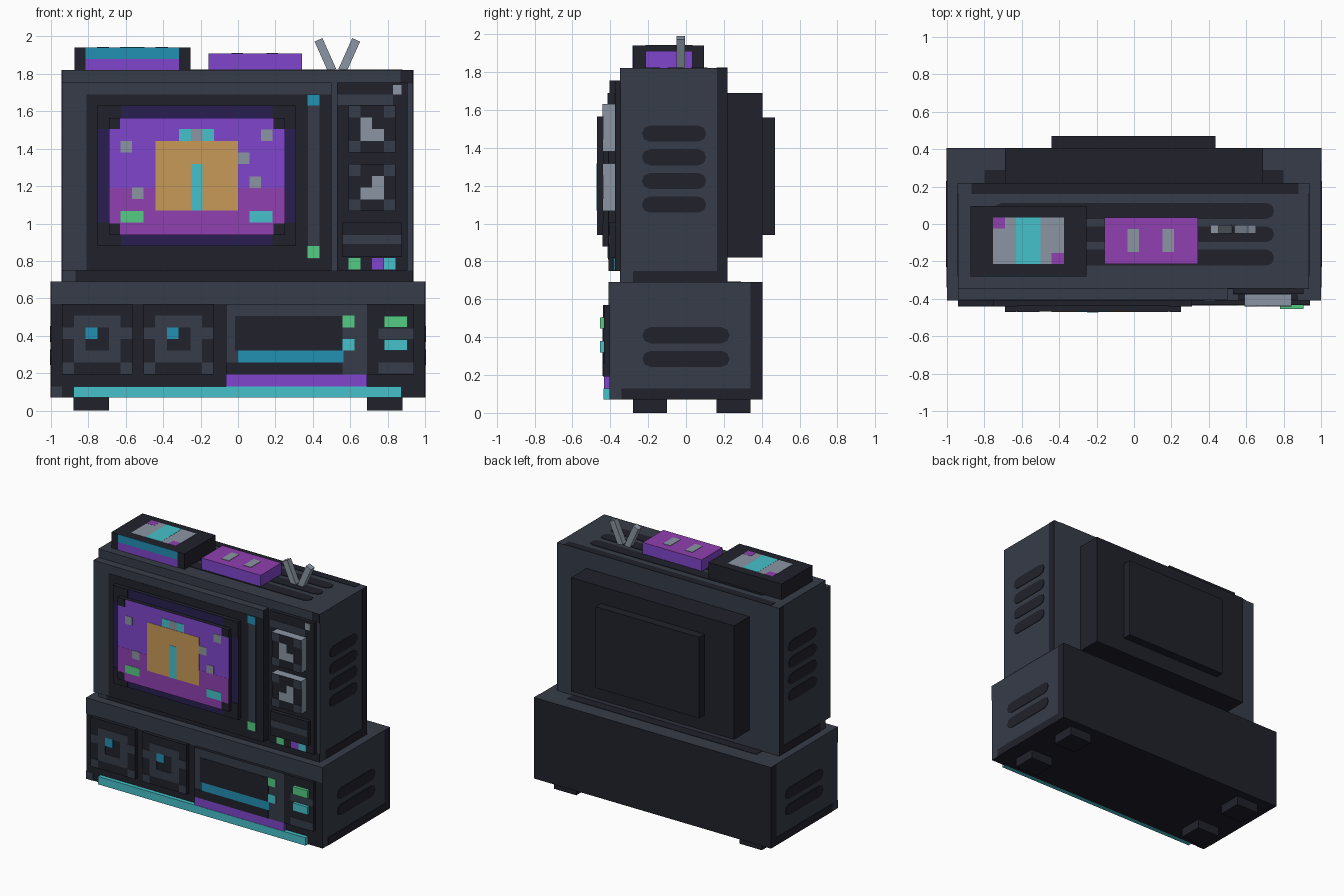
import bpy, bmesh, math
from mathutils import Matrix, Vector

if "Cube" in bpy.data.objects:
    bpy.data.objects.remove(bpy.data.objects["Cube"])


def linear(h):
    c = [int(h[i:i + 2], 16) / 255 for i in (0, 2, 4)]
    return [v / 12.92 if v < 0.04045 else ((v + 0.055) / 1.055) ** 2.4 for v in c] + [1]


MATS = {}
for key, name, colour in [
        ('D', 'charcoal', '20212B'), ('S', 'slate', '363C48'), ('G', 'grey', '8B95A3'),
        ('P', 'purple', '8046CC'), ('M', 'magenta', '9040B0'), ('C', 'cyan', '46C1CB'),
        ('B', 'blue', '2290B2'), ('E', 'green', '55CC85'), ('O', 'orange', 'C99A58'),
        ('N', 'indigo', '281F50')]:
    MATS[key] = bpy.data.materials.new(name)
    MATS[key].diffuse_color = linear(colour)

DIRS = {'left': (-1, 0, 0), 'right': (1, 0, 0), 'front': (0, -1, 0),
        'back': (0, 1, 0), 'bottom': (0, 0, -1), 'top': (0, 0, 1)}


def box(name, x, y, z, mat, tilt=0, **sides):
    """Box between (min, max) pairs; sides override the colour by direction."""
    lo, hi = Vector((x[0], y[0], z[0])), Vector((x[1], y[1], z[1]))
    bm = bmesh.new()
    bmesh.ops.create_cube(bm, size=1, matrix=Matrix.Diagonal((*(hi - lo), 1)))
    bm.normal_update()
    keys = [mat] + list(sides.values())
    for f in bm.faces:
        for i, d in enumerate(sides):
            if f.normal.dot(Vector(DIRS[d])) > 0.9:
                f.material_index = i + 1
    me = bpy.data.meshes.new(name)
    bm.to_mesh(me)
    bm.free()
    for k in keys:
        me.materials.append(MATS[k])
    ob = bpy.data.objects.new(name, me)
    ob.location = (lo + hi) / 2
    ob.rotation_euler.y = tilt
    bpy.context.collection.objects.link(ob)
    return ob


def paint(name, x0, x1, z0, z1, y, mat, t=0.003):
    """Thin plate on a front-facing surface at depth y."""
    box(name, (x0, x1), (y - t, y), (z0, z1), mat)


def pixels(name, rows, x, z, y, p=0.0625):
    """Square plates laid out from the top left corner."""
    for r, row in enumerate(rows):
        for c, k in enumerate(row):
            if k != '.':
                paint(name, x + c * p, x + (c + 1) * p, z - (r + 1) * p, z - r * p, y, k)


# Base unit and feet
box('base', (-1, 1), (-.405, .405), (.07, .69), 'S', front='D', back='D', bottom='D')
paint('base_top_band', -1, 1, .57, .69, -.405, 'S')
paint('base_corner', -1, -.94, .07, .13, -.405, 'S')
for x in ((-.88, -.69), (.69, .88)):
    for y in ((-.28, -.10), (.16, .34)):
        box('foot', x, y, (0, .07), 'D')
box('base_rear_shadow_band', (-.8, .8), (.22, .29), (.69, .693), 'D')

# Base front: light strip, speakers, drive and button panel
box('light_strip', (-.88, .875), (-.435, -.40), (.07, .13), 'C')
box('drive_lip', (-.065, .69), (-.432, -.40), (.13, .193), 'P')
SPEAKER = ['......', '.SSSS.', 'SSB.SS', '.S..S.', '.SSSS.', 'S....S']
for x in (-.94, -.505):
    box('speaker', (x, x + .375), (-.437, -.40), (.193, .57), 'D')
    pixels('speaker_grille', SPEAKER, x, .57, -.437)
box('drive', (-.065, .69), (-.432, -.40), (.193, .57), 'S', top='D')
paint('drive_mouth', -.015, .56, .32, .505, -.432, 'D')
paint('drive_slot_light', 0, .565, .257, .32, -.432, 'B')
paint('drive_sill', -.065, .56, .193, .257, -.432, 'D')
paint('drive_led', .56, .622, .445, .507, -.432, 'E')
paint('drive_led', .56, .622, .32, .382, -.432, 'C')
box('button_panel', (.69, .94), (-.432, -.40), (.193, .57), 'D')
for z, k in ((.445, 'E'), (.32, 'C')):
    box('button', (.78, .905), (-.455, -.43), (z, z + .06), k)
paint('button_panel_trim', .75, .94, .383, .44, -.432, 'S')
paint('button_panel_trim', .75, .94, .197, .257, -.432, 'S')

# Main cabinet and rear tube housing
box('cabinet', (-.94, .935), (-.345, .22), (.69, 1.82), 'S')
box('tube_housing', (-.69, .69), (.22, .405), (.82, 1.69), 'D')
box('tube_cap', (-.44, .435), (.405, .47), (.94, 1.56), 'D')
paint('cabinet_foot_shade', -.87, .935, .69, .75, -.345, 'D')
paint('cabinet_top_corner', .87, .935, 1.75, 1.82, -.345, 'D')


def rounded_slot(name, length, height, loc, axis):
    """Rounded vent plate facing the given axis."""
    bm = bmesh.new()
    r = height / 2
    pts = []
    for s in (1, -1):
        for i in range(5):
            a = -math.pi / 2 + math.pi * i / 4
            pts.append((s * (length / 2 - r + r * math.cos(a)), s * r * math.sin(a), 0))
    f = bm.faces.new([bm.verts.new(p) for p in pts])
    ext = bmesh.ops.extrude_face_region(bm, geom=[f])
    bmesh.ops.translate(bm, vec=(0, 0, .004),
                        verts=[v for v in ext['geom'] if isinstance(v, bmesh.types.BMVert)])
    bmesh.ops.recalc_face_normals(bm, faces=bm.faces)
    me = bpy.data.meshes.new(name)
    bm.to_mesh(me)
    bm.free()
    me.materials.append(MATS['D'])
    ob = bpy.data.objects.new(name, me)
    ob.location = loc
    if axis:
        ob.rotation_euler = (math.pi / 2, 0, axis * math.pi / 2)
    bpy.context.collection.objects.link(ob)


# Vents and dark edge bands on both sides
for s in (-1, 1):
    cab, base = (.935 if s > 0 else -.94), s * 1.0
    for z in (1.475, 1.35, 1.225, 1.10):
        rounded_slot('cabinet_vent', .34, .085, (cab, -.063, z), s)
    for z in (.41, .285):
        rounded_slot('base_vent', .46, .085, (base, 0, z), s)
    for name, x, y, z in (('cabinet_rear_band', cab, (.165, .22), (.69, 1.82)),
                          ('cabinet_lower_band', cab, (-.28, .165), (.69, .75)),
                          ('base_rear_band', base, (.34, .405), (.07, .69)),
                          ('base_lower_band', base, (-.34, .34), (.07, .13))):
        box(name, sorted((x, x + s * .003)), y, z, 'D')
for y in (.07, -.055, -.18):
    rounded_slot('top_vent', 1.5, .085, (0, y, 1.82), 0)
box('top_rear_band', (-.87, .88), (.16, .22), (1.82, 1.823), 'D')

# Screen bezel, frame and picture
box('bezel', (-.94, .5), (-.405, -.34), (.75, 1.755), 'S', bottom='D', right='D')
paint('bezel_recess', -.81, .5, .75, 1.69, -.405, 'D')
paint('bezel_side_strip', .375, .437, .81, 1.69, -.408, 'S')
paint('bezel_led', .372, .437, 1.63, 1.69, -.411, 'B')
paint('bezel_led', .372, .437, .817, .88, -.411, 'E')
box('screen_frame', (-.75, .31), (-.437, -.40), (.88, 1.63), 'D', front='N')
box('screen', (-.69, .25), (-.468, -.43), (.94, 1.565), 'D', front='P')
paint('picture_ground', -.69, .25, .94, 1.19, -.468, 'M', .001)
for x in (-.75, .185):
    for z in (.88, 1.505):
        paint('frame_corner', x, x + .125, z, z + .125, -.437, 'D')
for x in (-.69, .19):
    for z in (.94, 1.505):
        paint('screen_corner', x, x + .06, z, z + .06, -.468, 'D', .002)
paint('picture_tower', -.44, 0, 1.07, 1.44, -.468, 'O', .002)
paint('picture_door', -.252, -.19, 1.07, 1.317, -.469, 'C', .003)
pixels('picture_crown', ['CGC'], -.315, 1.505, -.468)
for x, z in ((-.628, 1.38), (-.567, 1.13), (.122, 1.442), (0, 1.317), (.062, 1.19)):
    paint('picture_star', x, x + .062, z, z + .062, -.468, 'G')
paint('picture_patch', -.628, -.505, 1.005, 1.067, -.468, 'E')
paint('picture_patch', .062, .185, 1.005, 1.067, -.468, 'C')

# Control panel with two knobs and a small vent
box('control_panel', (.53, .905), (-.375, -.34), (.75, 1.755), 'D')
paint('panel_trim', .53, .83, 1.635, 1.69, -.375, 'S')
paint('panel_lamp', .83, .875, 1.69, 1.74, -.375, 'G')
for z, rows in ((1.63, ['S..S', '.G..', '.GG.', 'S..S']),
                (1.317, ['S..S', '..G.', '.GG.', 'S..S'])):
    box('knob', (.592, .842), (-.437, -.37), (z - .25, z), 'G', front='D')
    pixels('knob_face', rows, .592, z, -.437)
box('small_vent', (.56, .875), (-.405, -.37), (.82, 1.005), 'D')
paint('small_vent_bar', .56, .875, .89, .94, -.405, 'S')
for x, k in ((.592, 'E'), (.717, 'P'), (.78, 'C')):
    paint('indicator', x, x + .062, .755, .817, -.375, k, .006)

# Cartridge deck on the top left
box('deck', (-.875, -.255), (-.28, .095), (1.82, 1.94), 'D')
paint('deck_lower_stripe', -.815, -.315, 1.82, 1.88, -.28, 'P')
paint('deck_upper_stripe', -.815, -.315, 1.88, 1.94, -.28, 'B')
for name, x, y, k, t in (('deck_label', (-.755, -.375), (-.215, .035), 'G', .002),
                         ('deck_label_band', (-.63, -.5), (-.215, .035), 'C', .003),
                         ('deck_label_corner', (-.755, -.69), (-.025, .035), 'M', .003),
                         ('deck_label_corner', (-.44, -.375), (-.215, -.155), 'M', .003)):
    box(name, x, y, (1.94, 1.94 + t), k)

# Purple cartridge and twin aerials
box('cartridge', (-.157, .342), (-.215, .035), (1.82, 1.91), 'P', top='M')
for x in (-.035, .152):
    box('cartridge_hole', (x, x + .062), (-.15, -.027), (1.91, 1.913), 'G')
for s in (-1, 1):
    c = .531 + s * .064
    box('aerial', (c - .023, c + .023), (-.05, -.005), (1.81, 1.99), 'G', tilt=s * .42)

for m in bpy.data.materials:
    if m.users and not m.is_grease_pencil:
        m.use_nodes = True
        m.node_tree.nodes["Principled BSDF"].inputs["Base Color"].default_value = m.diffuse_color
